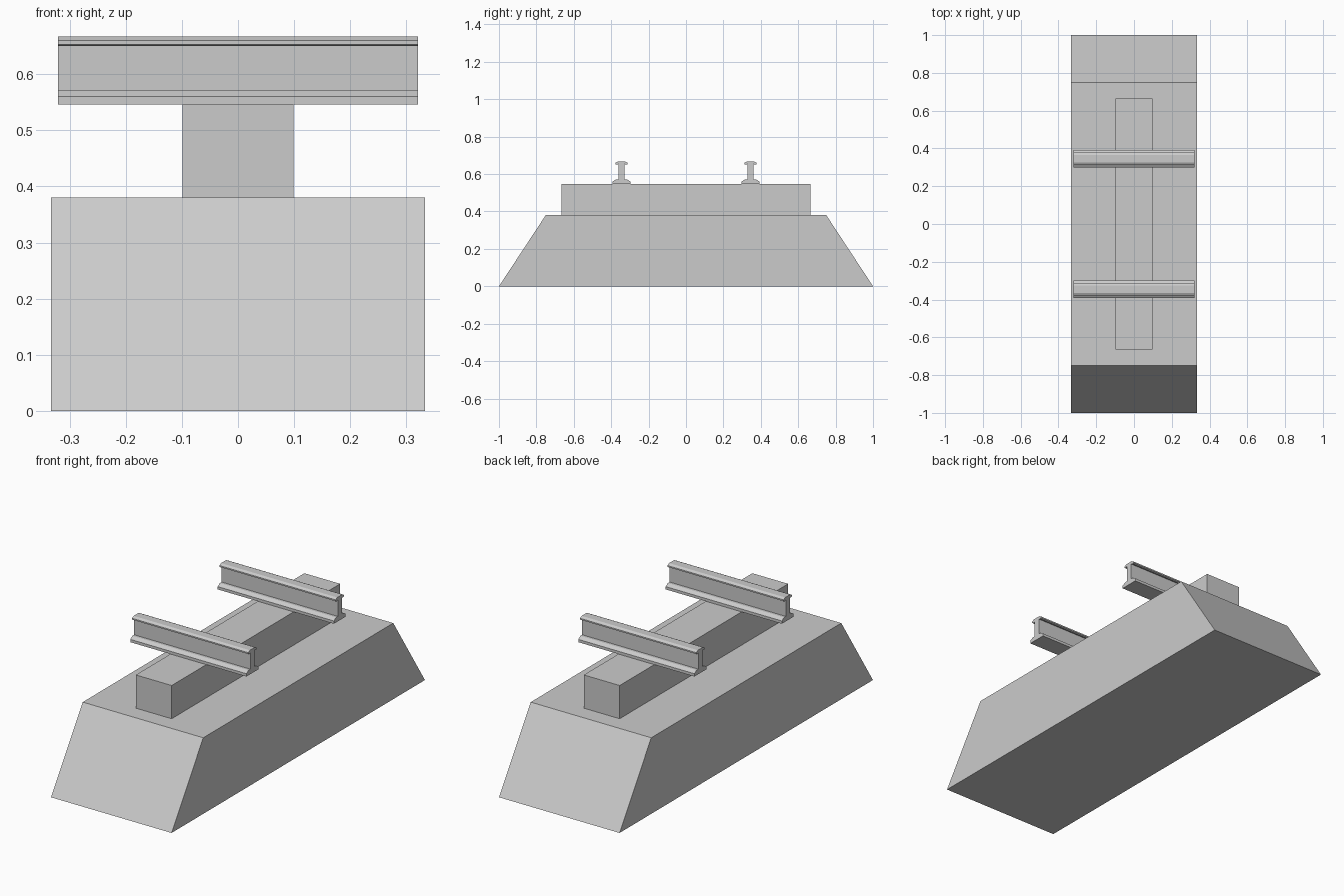
import bpy, bmesh

if "Cube" in bpy.data.objects:
    bpy.data.objects.remove(bpy.data.objects["Cube"])


def extrude_x(name, profile, half_len):
    """Extrude a closed (y, z) profile along x, centred on x = 0."""
    bm = bmesh.new()
    face = bm.faces.new([bm.verts.new((-half_len, y, z)) for y, z in profile])
    ext = bmesh.ops.extrude_face_region(bm, geom=[face], use_keep_orig=True)
    verts = [v for v in ext["geom"] if isinstance(v, bmesh.types.BMVert)]
    bmesh.ops.translate(bm, vec=(2 * half_len, 0, 0), verts=verts)
    bmesh.ops.recalc_face_normals(bm, faces=bm.faces)
    mesh = bpy.data.meshes.new(name)
    bm.to_mesh(mesh)
    bm.free()
    obj = bpy.data.objects.new(name, mesh)
    bpy.context.collection.objects.link(obj)
    return obj


def mirrored(half):
    """Complete a right-hand half profile (bottom to top) with its mirror image."""
    return half + [(-y, z) for y, z in reversed(half)]


# Sloped ballast bed and the sleeper lying on it
extrude_x("ballast_bed", mirrored([(1.0, 0), (0.75, 0.38)]), 0.333)
extrude_x("sleeper", mirrored([(0.665, 0.38), (0.665, 0.546)]), 0.099)

# Rail section: wide foot, thin web, rounded head
rail_half = [(0.047, 0.546), (0.047, 0.56), (0.030, 0.571), (0.016, 0.571),
             (0.016, 0.653), (0.026, 0.650), (0.033, 0.653), (0.033, 0.660),
             (0.020, 0.667)]
for side, y in (("front", -0.345), ("back", 0.345)):
    rail = extrude_x(side + "_rail", mirrored(rail_half), 0.321)
    rail.location.y = y
